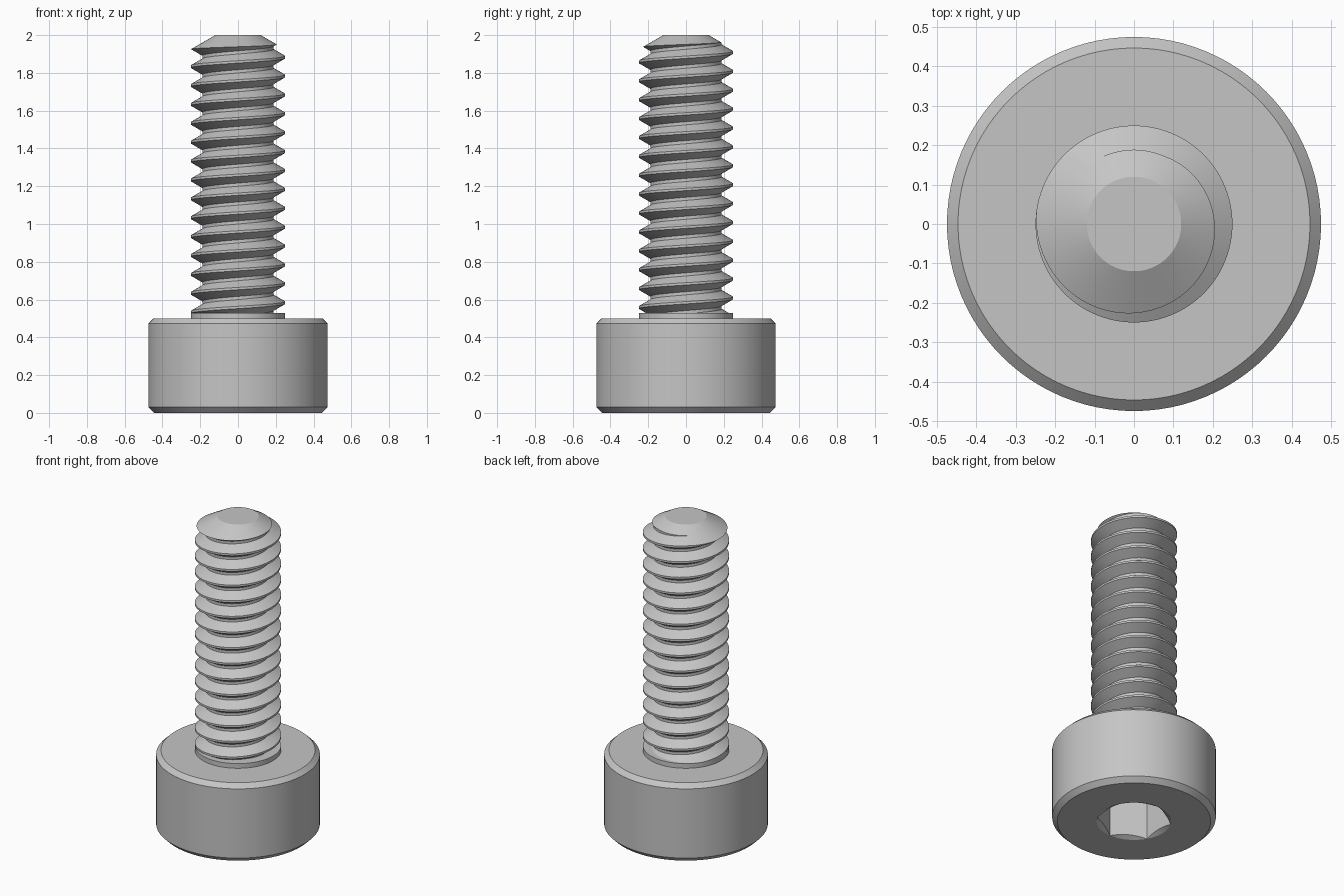
import bpy
import bmesh
import math

cube = bpy.data.objects.get("Cube")
if cube:
    bpy.data.objects.remove(cube, do_unlink=True)

STEPS = 96
TAN30 = math.tan(math.radians(30))

# Single plain metal colour
steel = bpy.data.materials.new("steel_grey")
steel.use_nodes = True
colour = (0.56, 0.56, 0.56, 1)
steel.diffuse_color = colour
steel.node_tree.nodes["Principled BSDF"].inputs["Base Color"].default_value = colour


def revolve(name, profile):
    """Skin the (radius, height) profiles returned for every angle of a full turn."""
    bm = bmesh.new()
    columns = []
    for step in range(STEPS + 1):
        turn = step / STEPS
        c, s = math.cos(turn * math.tau), math.sin(turn * math.tau)
        columns.append([bm.verts.new((r * c, r * s, z)) for r, z in profile(turn)])
    for a, b in zip(columns, columns[1:]):
        for i in range(len(a) - 1):
            bm.faces.new((a[i], b[i], b[i + 1], a[i + 1]))
    bmesh.ops.remove_doubles(bm, verts=bm.verts[:], dist=0.00002)
    bmesh.ops.dissolve_degenerate(bm, edges=bm.edges[:], dist=0.00002)
    bmesh.ops.recalc_face_normals(bm, faces=bm.faces[:])
    mesh = bpy.data.meshes.new(name)
    bm.to_mesh(mesh)
    bm.free()
    mesh.materials.append(steel)
    obj = bpy.data.objects.new(name, mesh)
    bpy.context.collection.objects.link(obj)
    bpy.ops.object.select_all(action="DESELECT")
    obj.select_set(True)
    bpy.context.view_layer.objects.active = obj
    bpy.ops.object.shade_smooth_by_angle(angle=math.radians(25))
    return obj


# Cylindrical head with chamfered rims and a countersunk hexagonal socket
FLAT = 0.1875
CORNER = FLAT / math.cos(math.radians(30))


def head_profile(turn):
    off_flat = (turn * 360 + 30) % 60 - 30
    wall = FLAT / math.cos(math.radians(off_flat))
    return [(0, 0.5), (0.447, 0.5), (0.475, 0.473), (0.475, 0.03), (0.445, 0),
            (CORNER, 0), (wall, (CORNER - wall) * TAN30), (wall, 0.25), (0, 0.25)]


# Threaded shank: plain collar, right-handed helical thread, conical tip
MAJOR, PITCH, DEPTH = 0.25, 0.1, 0.0613
MINOR, FLANK, CREST = MAJOR - DEPTH, DEPTH * TAN30, PITCH / 8
COLLAR_TOP, TIP, TIP_RADIUS = 0.53, 2.0, 0.12


def above_collar(p):
    return p[1] - COLLAR_TOP


def above_tip_cone(p):
    return p[1] - (TIP - TAN30 * (p[0] - TIP_RADIUS))


def crossing(points, height):
    """First point where the profile passes upward through a limit."""
    for a, b in zip(points, points[1:]):
        if height(b) > 0:
            f = -height(a) / (height(b) - height(a))
            return (a[0] + (b[0] - a[0]) * f, a[1] + (b[1] - a[1]) * f)


def shank_profile(turn):
    thread = []
    for k in range(20):
        e = 0.277 + PITCH * (k + turn)
        thread += [(MAJOR, e), (MAJOR, e + CREST),
                   (MINOR, e + CREST + FLANK), (MINOR, e + PITCH - FLANK)]
    low = crossing(thread, above_collar)
    high = crossing(thread, above_tip_cone)
    clipped = []
    for p in thread:
        if p[1] <= low[1]:
            clipped.append(low)
        elif p[1] >= high[1]:
            clipped.append(high)
        else:
            clipped.append(p)
    return ([(0, 0.45), (MAJOR, 0.45), (MAJOR, COLLAR_TOP)] + clipped
            + [(TIP_RADIUS, TIP), (0, TIP)])


revolve("socket_head", head_profile)
revolve("threaded_shank", shank_profile)
